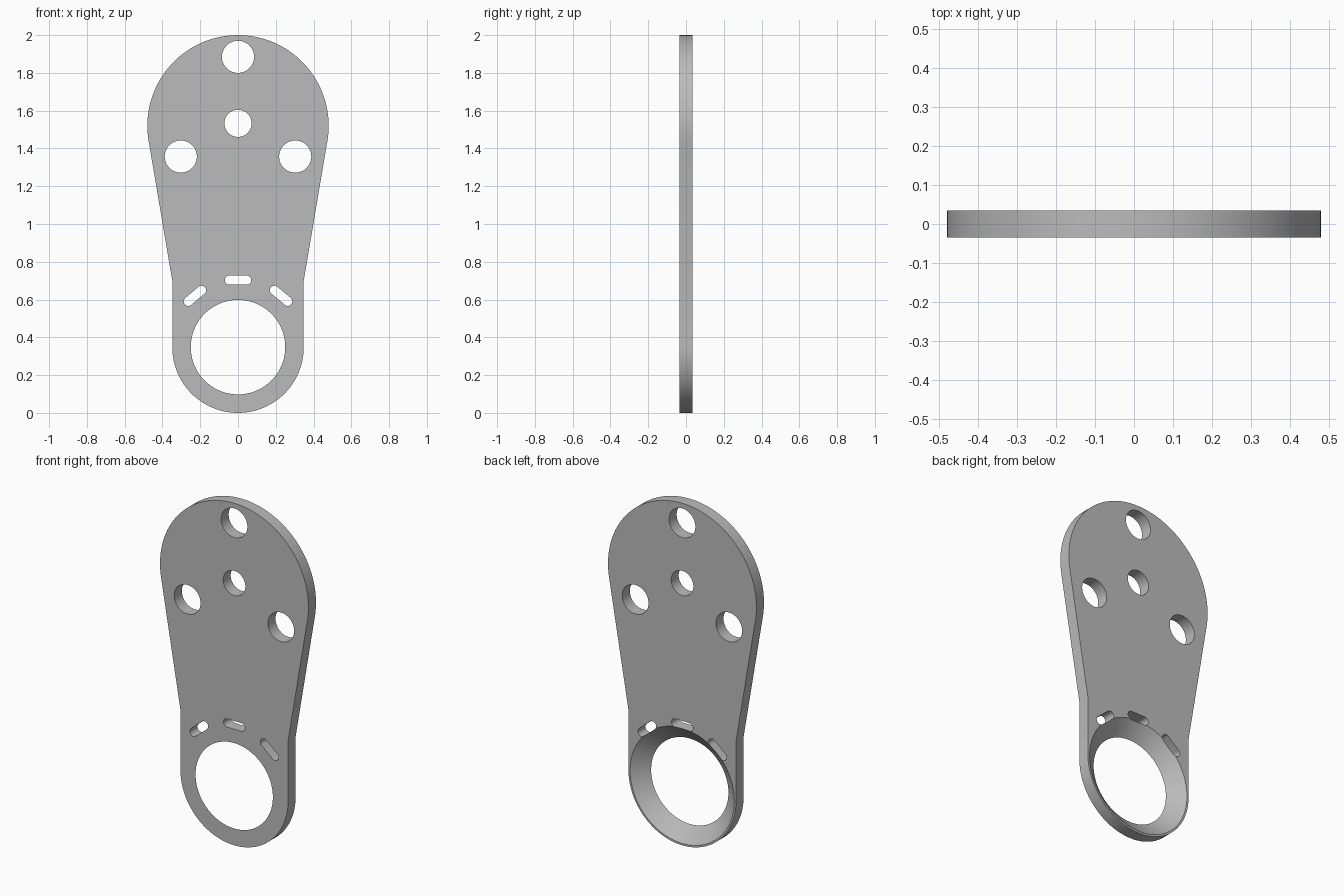
import bpy, bmesh
from math import pi, sin, cos, atan2, acos, hypot, radians

cube = bpy.data.objects.get("Cube")
if cube:
    bpy.data.objects.remove(cube)

HALF = 0.035            # half thickness of the plate
LOW_Z = R_LOW = 0.348   # lower rounded end
R_TOP = 0.48            # upper rounded end
TOP_Z = 2 - R_TOP
CORNER_Z = 0.70         # where the straight sides start to flare

grey = bpy.data.materials.new("plain grey")
grey.use_nodes = True
grey.diffuse_color = (0.5, 0.5, 0.5, 1)
grey.node_tree.nodes["Principled BSDF"].inputs["Base Color"].default_value = (0.5, 0.5, 0.5, 1)


def arc(cx, cz, r, a0, a1, n):
    """Points along an arc in the XZ plane."""
    return [(cx + r * cos(a0 + (a1 - a0) * i / n), cz + r * sin(a0 + (a1 - a0) * i / n))
            for i in range(n + 1)]


def prism(name, front, back, y0, y1):
    """Solid between two matching outlines at y0 and y1."""
    bm = bmesh.new()
    a = [bm.verts.new((x, y0, z)) for x, z in front]
    b = [bm.verts.new((x, y1, z)) for x, z in back]
    bm.faces.new(a)
    bm.faces.new(b[::-1])
    for i in range(len(a)):
        j = (i + 1) % len(a)
        bm.faces.new((a[i], b[i], b[j], a[j]))
    bmesh.ops.recalc_face_normals(bm, faces=bm.faces)
    mesh = bpy.data.meshes.new(name)
    bm.to_mesh(mesh)
    bm.free()
    obj = bpy.data.objects.new(name, mesh)
    bpy.context.collection.objects.link(obj)
    mesh.materials.append(grey)
    return obj


def circle(cx, cz, r, n=64):
    return arc(cx, cz, r, 0, 2 * pi, n)[:-1]


def slot(angle):
    """Rounded slot lying tangent to the large opening."""
    d, half, r = 0.355, 0.046, 0.024
    pts = arc(half, d, r, -pi / 2, pi / 2, 12) + arc(-half, d, r, pi / 2, 3 * pi / 2, 12)
    c, s = cos(angle), sin(angle)
    return [(x * c - z * s, LOW_Z + x * s + z * c) for x, z in pts]


# Plate outline: lower half circle, straight sides, tangent flare, upper arc
dx, dz = R_LOW, CORNER_Z - TOP_Z
tangent = atan2(dz, dx) + acos(R_TOP / hypot(dx, dz))
outline = (arc(0, LOW_Z, R_LOW, pi, 2 * pi, 64) + [(R_LOW, CORNER_Z)]
           + arc(0, TOP_Z, R_TOP, tangent, pi - tangent, 96) + [(-R_LOW, CORNER_Z)])
plate = prism("mounting_plate", outline, outline, -HALF, HALF)

# Cutters: round holes, slots and the opening that widens to the back
shapes = [circle(0, 1.885, 0.085), circle(0, 1.533, 0.072),
          circle(0.303, 1.357, 0.085), circle(-0.303, 1.357, 0.085)]
shapes += [slot(radians(a)) for a in (-40, 0, 40)]
cutters = [prism("hole_cutter", s, s, -0.1, 0.1) for s in shapes]
R_FRONT, R_BACK, EXTRA = 0.25, 0.337, 0.01
grow = (R_BACK - R_FRONT) / (2 * HALF) * EXTRA
cutters.append(prism("opening_cutter", circle(0, LOW_Z, R_FRONT - grow, 96),
                     circle(0, LOW_Z, R_BACK + grow, 96), -HALF - EXTRA, HALF + EXTRA))

bpy.ops.object.select_all(action='DESELECT')
bpy.context.view_layer.objects.active = plate
plate.select_set(True)
for cutter in cutters:
    cutter.hide_render = True
    mod = plate.modifiers.new("cut", 'BOOLEAN')
    mod.operation = 'DIFFERENCE'
    mod.solver = 'EXACT'
    mod.object = cutter
    bpy.ops.object.modifier_apply(modifier=mod.name)
    bpy.data.objects.remove(cutter)

bpy.ops.object.shade_smooth_by_angle(angle=radians(30))
